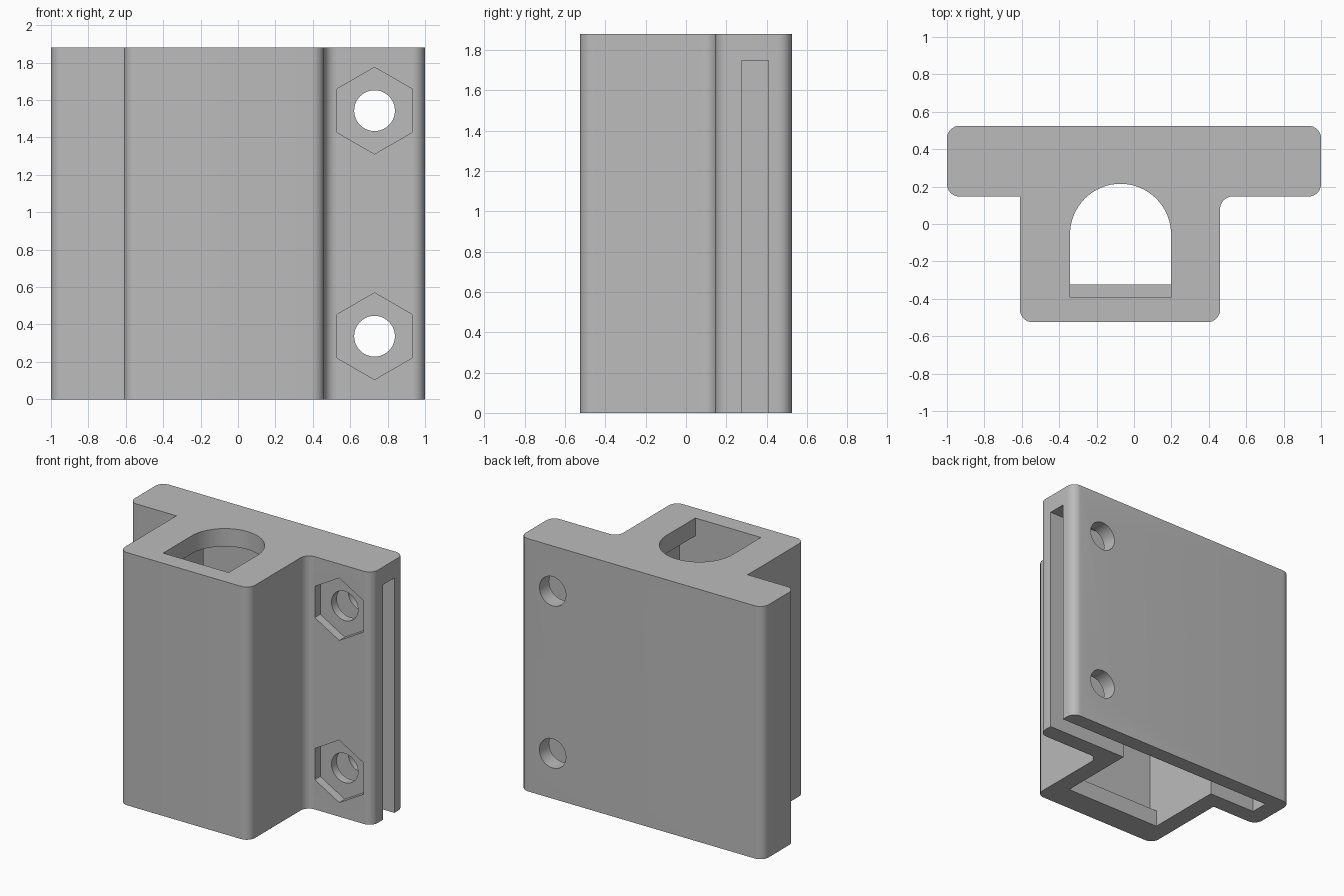
import bpy
import bmesh
from math import cos, sin, pi, radians
from mathutils import Vector

cube = bpy.data.objects.get("Cube")
if cube:
    bpy.data.objects.remove(cube, do_unlink=True)

grey = bpy.data.materials.new("plain grey")
grey.use_nodes = True
grey.diffuse_color = (0.5, 0.5, 0.5, 1)
grey.node_tree.nodes["Principled BSDF"].inputs["Base Color"].default_value = (0.5, 0.5, 0.5, 1)

HEIGHT = 1.88
WALL = 0.133
FILLET = 0.067
CEILING = HEIGHT - WALL


def arc(cx, cy, r, start, end, steps):
    return [(cx + r * cos(start + (end - start) * i / steps),
             cy + r * sin(start + (end - start) * i / steps)) for i in range(steps + 1)]


def rounded(corners, steps=8):
    """Round the right-angled corners of an outline; each is (x, y, radius)."""
    pts = []
    for i, (x, y, r) in enumerate(corners):
        if r == 0:
            pts.append((x, y))
            continue
        p = Vector((x, y))
        a = (Vector(corners[i - 1][:2]) - p).normalized()
        b = (Vector(corners[(i + 1) % len(corners)][:2]) - p).normalized()
        centre = p + (a + b) * r
        for k in range(steps + 1):
            t = pi / 2 * k / steps
            pts.append(tuple(centre - b * r * cos(t) - a * r * sin(t)))
    return pts


def prism(name, outline, low, high, along="z"):
    """Extrude an outline along z, or an x/z outline along y."""
    bm = bmesh.new()
    place = (lambda u, v, d: (u, v, d)) if along == "z" else (lambda u, v, d: (u, d, v))
    bottom = [bm.verts.new(place(u, v, low)) for u, v in outline]
    top = [bm.verts.new(place(u, v, high)) for u, v in outline]
    bm.faces.new(bottom)
    bm.faces.new(top)
    n = len(outline)
    for i in range(n):
        j = (i + 1) % n
        bm.faces.new((bottom[i], bottom[j], top[j], top[i]))
    bmesh.ops.recalc_face_normals(bm, faces=bm.faces)
    mesh = bpy.data.meshes.new(name)
    bm.to_mesh(mesh)
    bm.free()
    mesh.materials.append(grey)
    obj = bpy.data.objects.new(name, mesh)
    bpy.context.collection.objects.link(obj)
    return obj


def rect(x0, x1, y0, y1):
    return [(x0, y0), (x1, y0), (x1, y1), (x0, y1)]


# T-shaped body: wide back flange with a box in front
R = FILLET
body = prism("bracket_body", rounded([
    (-1, 0.525, R), (-1, 0.147, R), (-0.61, 0.147, 0), (-0.61, -0.525, R),
    (0.46, -0.525, R), (0.46, 0.147, R), (1, 0.147, R), (1, 0.525, R)]), 0, HEIGHT)

cutters = [
    # plate slot, open below and on the left side
    prism("slot_cutter", rect(-1 + WALL, 1.2, 0.275, 0.41), -0.1, CEILING),
    # box cavity with a retaining lip along the bottom of the front wall
    prism("cavity_cutter", rect(-0.61 + WALL, 0.46 - WALL, -0.392, 0.3), 0.125, CEILING),
    prism("cavity_mouth_cutter", rect(-0.61 + WALL, 0.46 - WALL, -0.323, 0.3), -0.1, 0.2),
    # arched opening in the top
    prism("arch_cutter", [(-0.342, -0.392), (0.198, -0.392)]
          + arc(-0.072, -0.055, 0.27, 0, pi, 32), CEILING - 0.1, HEIGHT + 0.1),
]

# bolt holes with hexagonal nut pockets
for z in (0.337, 1.543):
    cutters.append(prism("bolt_hole_cutter", arc(0.73, z, 0.109, 0, 2 * pi, 40)[:-1],
                         0, 0.7, "y"))
    cutters.append(prism("nut_pocket_cutter", arc(0.73, z, 0.232, pi / 6, pi * 13 / 6, 6)[:-1],
                         0, 0.147 + 0.065, "y"))

bpy.context.view_layer.objects.active = body
for cutter in cutters:
    cutter.hide_render = True
    mod = body.modifiers.new(cutter.name, "BOOLEAN")
    mod.operation = "DIFFERENCE"
    mod.solver = "EXACT"
    mod.object = cutter
    bpy.ops.object.modifier_apply(modifier=mod.name)
for cutter in cutters:
    bpy.data.objects.remove(cutter, do_unlink=True)

bpy.ops.object.select_all(action="DESELECT")
body.select_set(True)
bpy.ops.object.shade_smooth_by_angle(angle=radians(30))
